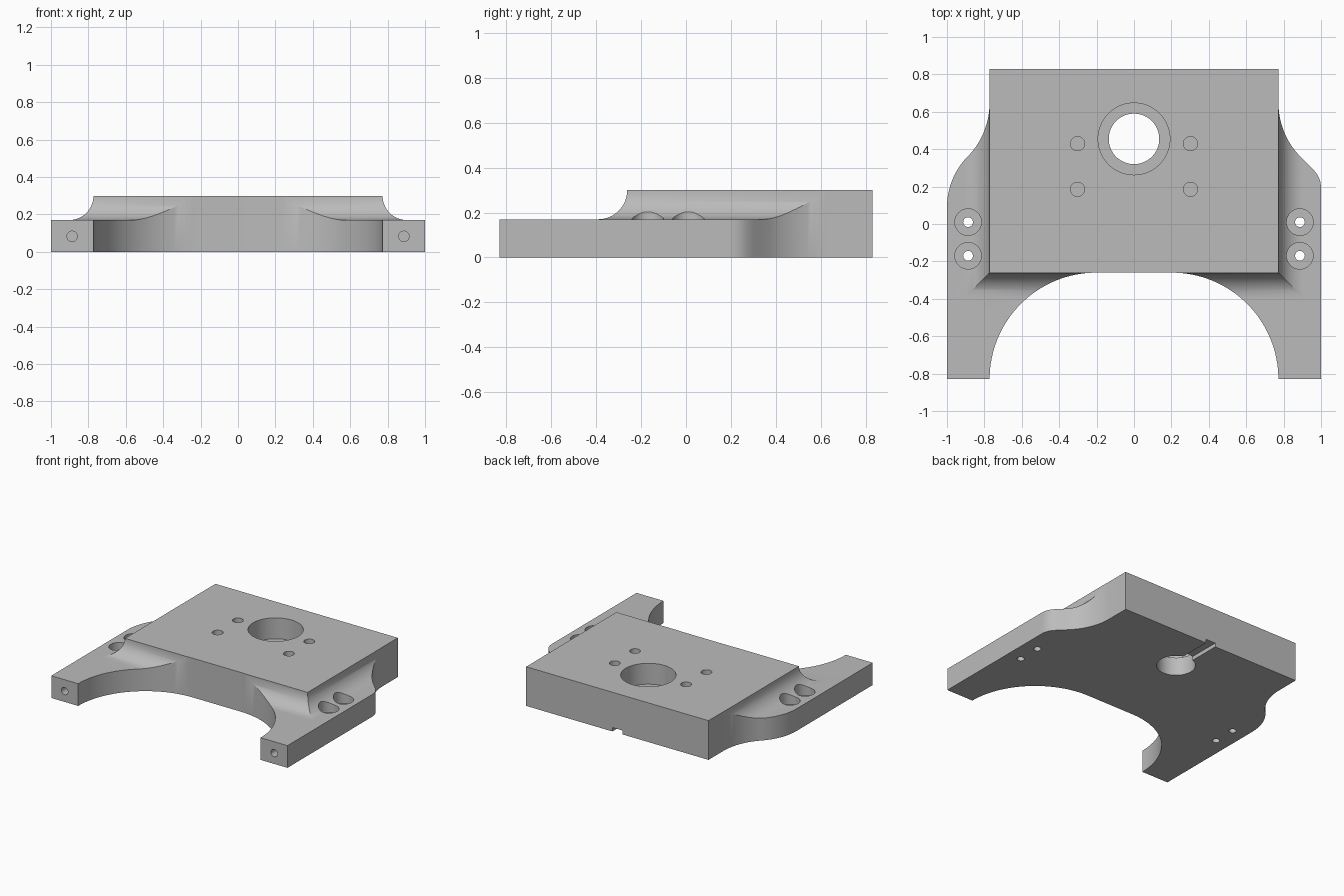
import bpy, bmesh, math
from mathutils import Vector, geometry

if "Cube" in bpy.data.objects:
    bpy.data.objects.remove(bpy.data.objects["Cube"])

grey = bpy.data.materials.new("machined_grey")
grey.use_nodes = True
colour = (0.5, 0.5, 0.5, 1)
grey.diffuse_color = colour
grey.node_tree.nodes["Principled BSDF"].inputs["Base Color"].default_value = colour

TOP, SHELF = 0.30, 0.17          # raised deck and side shelf heights
HALF, FRONT, END = 0.772, -0.26, 0.83


def loft(name, rings):
    """Solid through a list of equal-length point rings, capped at both ends."""
    bm = bmesh.new()
    loops = [[bm.verts.new(p) for p in ring] for ring in rings]
    n = len(loops[0])
    for a, b in zip(loops, loops[1:]):
        for i in range(n):
            j = (i + 1) % n
            bm.faces.new((a[i], a[j], b[j], b[i]))
    bm.faces.new(loops[0])
    bm.faces.new(loops[-1])
    bmesh.ops.recalc_face_normals(bm, faces=bm.faces)
    mesh = bpy.data.meshes.new(name)
    bm.to_mesh(mesh)
    bm.free()
    mesh.materials.append(grey)
    obj = bpy.data.objects.new(name, mesh)
    bpy.context.collection.objects.link(obj)
    return obj


def prism(name, outline, z0, z1):
    return loft(name, [[(x, y, z) for x, y in outline] for z in (z0, z1)])


def bezier(*pts, n=16):
    return [(p.x, p.y) for p in geometry.interpolate_bezier(*map(Vector, pts), n)]


# Plan outline: back edge, flank curves, legs and front arch
def flank(side, convex):
    curve = bezier((HALF, 0.65), (HALF, 0.54), (0.815, 0.435), (0.89, 0.36)) + convex[1:]
    radius = 0.57
    arch = [(HALF - radius + radius * math.cos(a), -END + radius * math.sin(a))
            for a in (math.pi / 2 * i / 32 for i in range(33))]
    path = [(HALF, END)] + curve + [(1, -END)] + arch
    return [(side * x, y) for x, y in path]


left = flank(1, bezier((0.89, 0.36), (0.95, 0.295), (1, 0.27), (1, 0.19)))
right = flank(-1, bezier((0.89, 0.36), (0.96, 0.29), (1, 0.19), (1, 0.09)))
body = prism("bracket_plate", left + right[::-1], 0, 0.4)


# Raised deck with a concave fillet running down to the shelf
def deck_ring(offset, z):
    x, y = HALF + 0.001 + offset, FRONT - 0.002 - offset
    return [(-x, y, z), (x, y, z), (x, 1.2, z), (-x, 1.2, z)]


r = TOP - SHELF
rings = []
for i in range(17):
    a = math.pi / 2 * i / 16
    rings.append(deck_ring(r - r * math.cos(a), TOP - r * math.sin(a)))
rings += [deck_ring(1, SHELF), deck_ring(1, -0.2)]
deck = loft("deck_shape", rings)


def boolean(tool, operation):
    mod = body.modifiers.new(tool.name, 'BOOLEAN')
    mod.operation, mod.solver, mod.object = operation, 'EXACT', tool
    bpy.context.view_layer.objects.active = body
    bpy.ops.object.modifier_apply(modifier=mod.name)
    bpy.data.objects.remove(tool)


def drill(x, y, radius, z0, z1, n=32):
    circle = [(x + radius * math.cos(2 * math.pi * i / n),
               y + radius * math.sin(2 * math.pi * i / n)) for i in range(n)]
    boolean(prism("drill", circle, z0, z1), 'DIFFERENCE')


boolean(deck, 'INTERSECT')

# Central bore with a counterbore
drill(0, 0.455, 0.135, -0.1, 0.5, 64)
drill(0, 0.455, 0.192, 0.14, 0.5, 64)

for side in (-1, 1):
    # Blind holes around the bore
    for y in (0.185, 0.43):
        drill(side * 0.302, y, 0.038, 0.10, 0.5)
    # Counterbored mounting holes on the shelves
    for y in (-0.17, 0.01):
        drill(side * 0.887, y, 0.026, -0.1, 0.5)
        drill(side * 0.887, y, 0.071, 0.11, 0.5, 48)
    # Blind holes in the leg ends
    ring = [(side * 0.887 + 0.028 * math.cos(math.pi * i / 12),
             0.083 + 0.028 * math.sin(math.pi * i / 12)) for i in range(24)]
    boolean(loft("leg_drill", [[(x, y, z) for x, z in ring] for y in (-0.95, -0.62)]),
            'DIFFERENCE')

# Relief slot under the back edge, running into the bore
w = 0.042
boolean(prism("slot", [(-w, 0.5), (w, 0.5), (w, 1), (-w, 1)], -0.1, 0.03), 'DIFFERENCE')

bpy.ops.object.select_all(action='DESELECT')
body.select_set(True)
bpy.context.view_layer.objects.active = body
bpy.ops.object.shade_smooth_by_angle(angle=math.radians(25))
